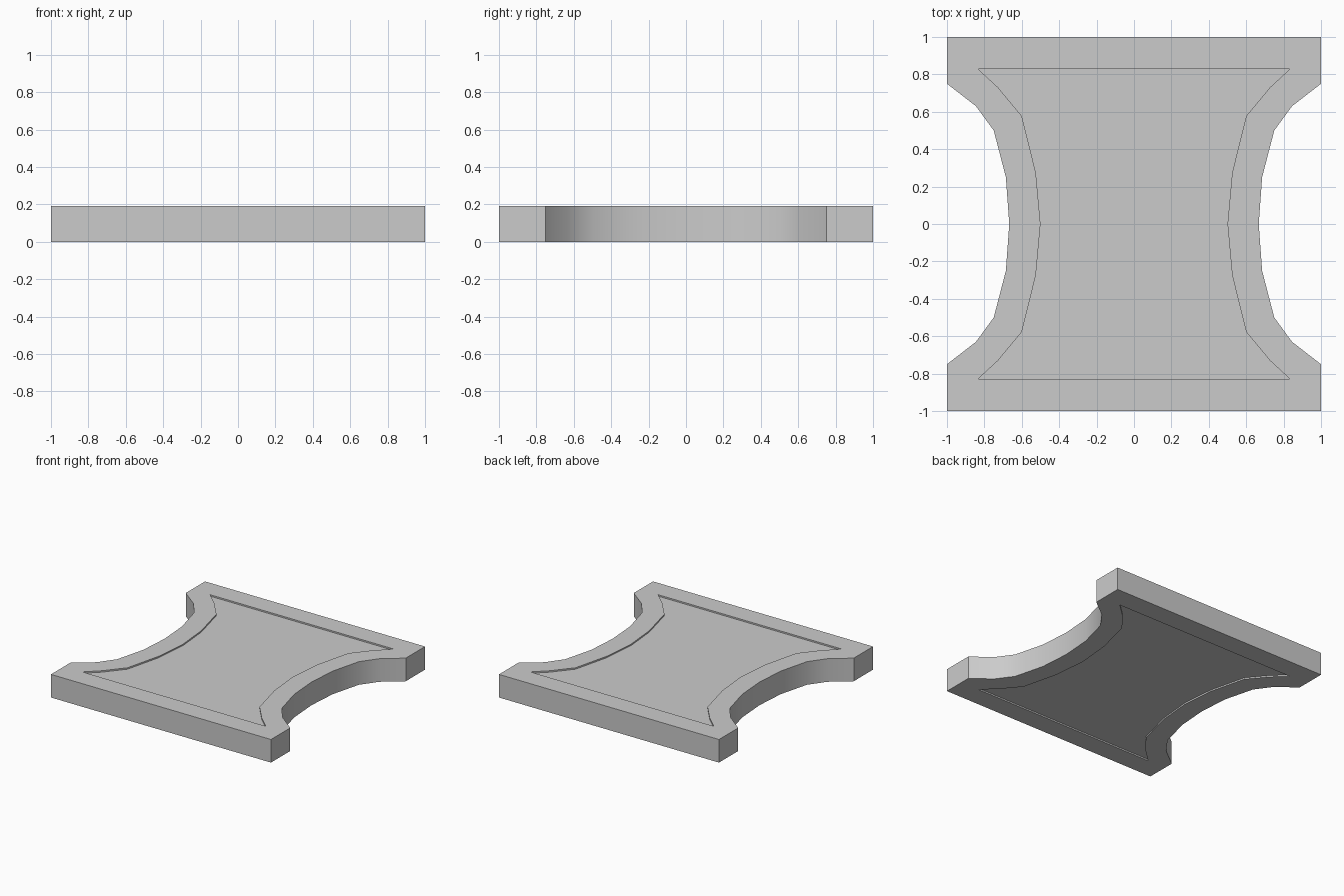
import bpy, bmesh, math

if "Cube" in bpy.data.objects:
    bpy.data.objects.remove(bpy.data.objects["Cube"])

HEIGHT = 0.19
RECESS = 0.012

# Quarter outlines, from the back corner to the waist (the inner corner serves two outer points)
OUTER = [(1, 1), (1, 0.75), (0.845, 0.63), (0.75, 0.5), (0.685, 0.25), (0.667, 0)]
INNER = [(0.835, 0.83), (0.835, 0.83), (0.727, 0.73), (0.6, 0.577), (0.525, 0.275), (0.5, 0)]


def full_loop(quarter):
    """Mirror a quarter outline front to back, then right to left."""
    side = quarter + [(x, -y) for x, y in reversed(quarter[:-1])]
    return side + [(-x, y) for x, y in reversed(side)]


bm = bmesh.new()
outer, inner = full_loop(OUTER), full_loop(INNER)

# Rings from the bottom panel, around the outside, to the top panel
levels = [(inner, RECESS), (inner, 0), (outer, 0),
          (outer, HEIGHT), (inner, HEIGHT), (inner, HEIGHT - RECESS)]
rings = [[bm.verts.new((x, y, z)) for x, y in loop] for loop, z in levels]
for a, b in zip(rings, rings[1:]):
    n = len(a)
    for i in range(n):
        j = (i + 1) % n
        bm.faces.new((a[i], a[j], b[j], b[i]))

# Recessed panels
bm.faces.new(rings[0])
bm.faces.new(rings[-1])

bmesh.ops.remove_doubles(bm, verts=bm.verts, dist=0.0001)
bmesh.ops.recalc_face_normals(bm, faces=bm.faces)

mesh = bpy.data.meshes.new("waisted_panel")
bm.to_mesh(mesh)
bm.free()
panel = bpy.data.objects.new("waisted_panel", mesh)
bpy.context.collection.objects.link(panel)

# Smooth curved sides, crisp edges
bpy.context.view_layer.objects.active = panel
panel.select_set(True)
bpy.ops.object.shade_smooth_by_angle(angle=math.radians(30))
